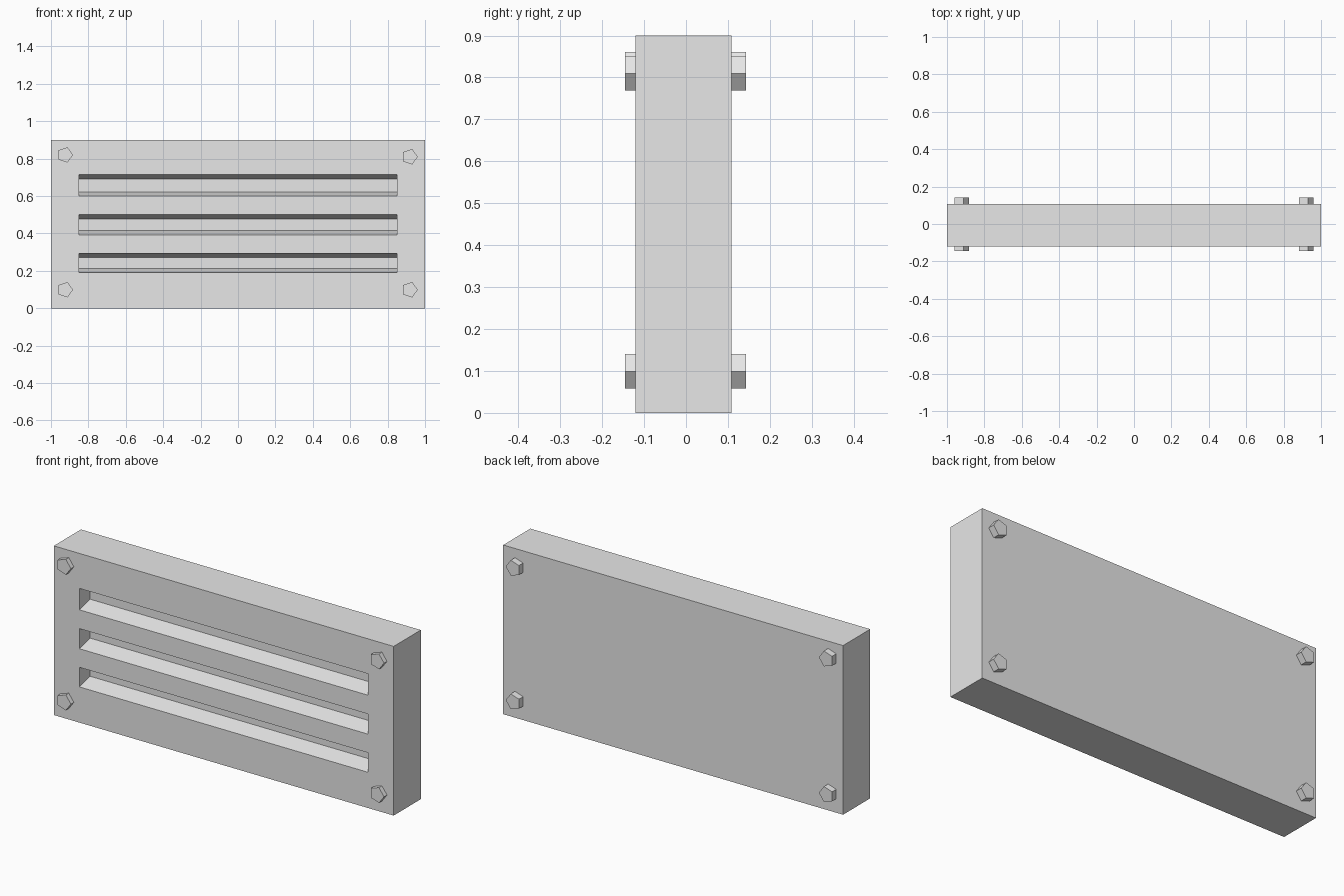
import bpy, bmesh, math
from mathutils import Matrix, Vector

cube = bpy.data.objects.get("Cube")
if cube:
    bpy.data.objects.remove(cube, do_unlink=True)

# One plain grey for everything
grey = bpy.data.materials.new("light grey")
grey.use_nodes = True
COLOUR = (0.8, 0.8, 0.8, 1)
grey.diffuse_color = COLOUR
grey.node_tree.nodes["Principled BSDF"].inputs["Base Color"].default_value = COLOUR

FRONT, BACK, HEIGHT = -0.12, 0.108, 0.9
SLOT_HALF, SLOT_DEPTH, SLOT_TAPER = 0.85, 0.09, 0.022


def add_object(name, bm):
    bmesh.ops.recalc_face_normals(bm, faces=bm.faces)
    mesh = bpy.data.meshes.new(name)
    bm.to_mesh(mesh)
    bm.free()
    mesh.materials.append(grey)
    obj = bpy.data.objects.new(name, mesh)
    bpy.context.collection.objects.link(obj)
    return obj


def extrude_profile(name, profile, half):
    """Sweep a (y, z) outline along x from -half to half."""
    bm = bmesh.new()
    face = bm.faces.new([bm.verts.new((-half, y, z)) for y, z in profile])
    new = bmesh.ops.extrude_face_region(bm, geom=[face])["geom"]
    bmesh.ops.translate(bm, vec=Vector((2 * half, 0, 0)),
                        verts=[v for v in new if isinstance(v, bmesh.types.BMVert)])
    return add_object(name, bm)


# Thick rectangular panel
panel = extrude_profile("vent_panel", [(FRONT, 0), (BACK, 0), (BACK, HEIGHT), (FRONT, HEIGHT)], 1)

# Three slots that narrow towards their backs
out = 0.05
flare = SLOT_TAPER * out / SLOT_DEPTH
for i, (low, high) in enumerate([(0.19, 0.294), (0.393, 0.5), (0.6, 0.714)]):
    y0, y1 = FRONT - out, FRONT + SLOT_DEPTH
    cutter = extrude_profile(f"slot_cutter_{i}", [
        (y0, low - flare), (y1, low + SLOT_TAPER),
        (y1, high - SLOT_TAPER), (y0, high + flare)], SLOT_HALF)
    cut = panel.modifiers.new(f"slot_{i}", 'BOOLEAN')
    cut.operation = 'DIFFERENCE'
    cut.solver = 'EXACT'
    cut.object = cutter
    cutter.hide_render = True
    cutter.hide_set(True)

# Bake the slots into the panel and drop the cutters
bpy.context.view_layer.update()
cut_mesh = bpy.data.meshes.new_from_object(
    panel.evaluated_get(bpy.context.evaluated_depsgraph_get()))
cutters = [m.object for m in panel.modifiers]
panel.modifiers.clear()
panel.data = cut_mesh
for cutter in cutters:
    bpy.data.objects.remove(cutter, do_unlink=True)

# Five-sided bolts running right through the corners
BOLT_FRONT, BOLT_BACK = -0.145, 0.143
for name, x, z in [("lower_right", -0.925, 0.099), ("lower_left", 0.918, 0.099),
                   ("upper_right", -0.925, 0.82), ("upper_left", 0.918, 0.81)]:
    bm = bmesh.new()
    bmesh.ops.create_cone(bm, cap_ends=True, segments=5, radius1=0.043, radius2=0.043,
                          depth=BOLT_BACK - BOLT_FRONT)
    # Turn one corner to +x, then lay the bolt along y
    corner = next(v.co for v in bm.verts)
    spin = Matrix.Rotation(-math.atan2(corner.y, corner.x), 4, 'Z')
    lay = Matrix.Rotation(math.pi / 2, 4, 'X')
    bm.transform(lay @ spin)
    bolt = add_object(f"bolt_{name}", bm)
    bolt.location = (x, (BOLT_FRONT + BOLT_BACK) / 2, z)
